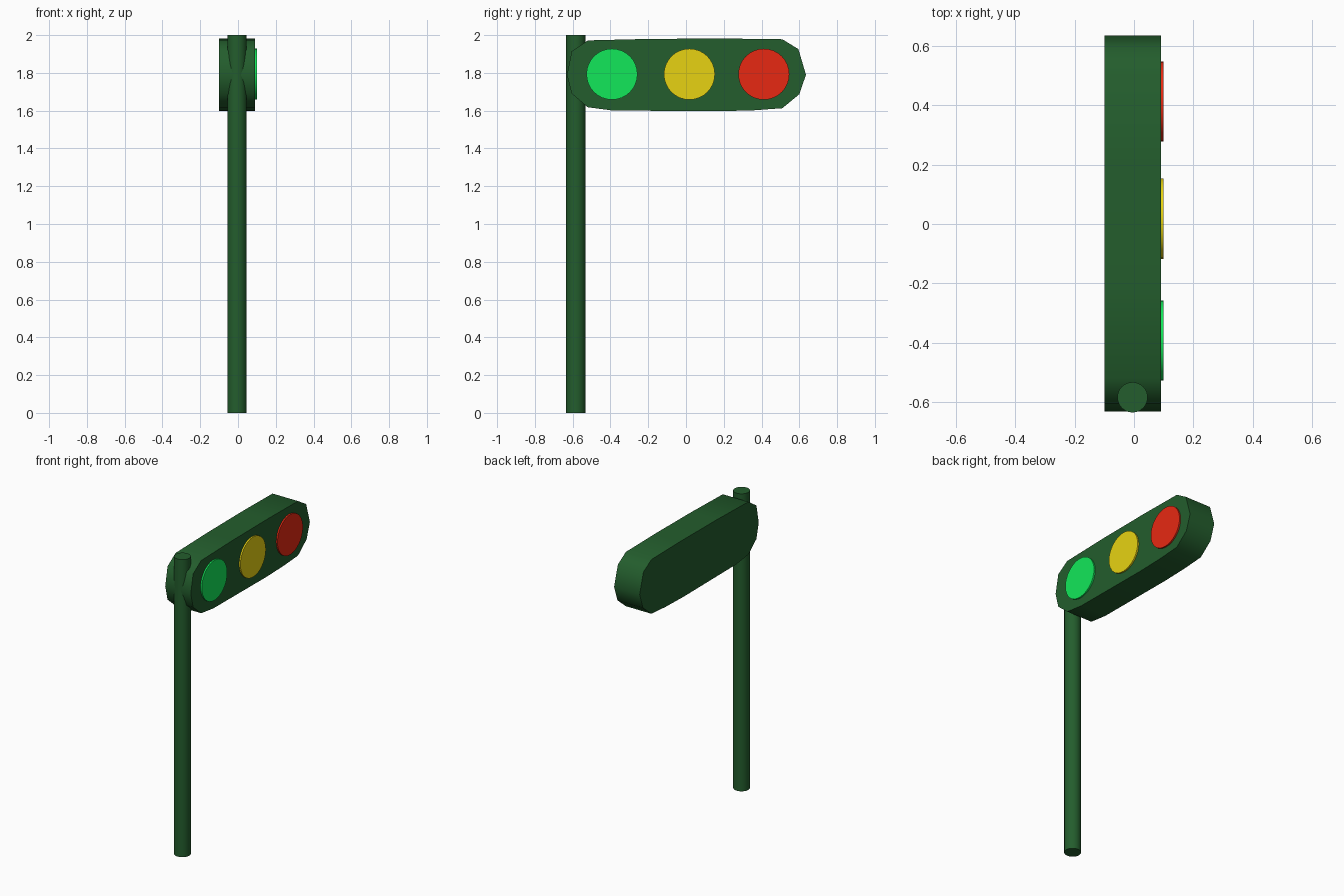
import bpy, bmesh
from math import radians, pi

if "Cube" in bpy.data.objects:
    bpy.data.objects.remove(bpy.data.objects["Cube"])


def material(name, rgb):
    m = bpy.data.materials.new(name)
    m.diffuse_color = (*rgb, 1)
    m.use_nodes = True
    m.node_tree.nodes["Principled BSDF"].inputs["Base Color"].default_value = m.diffuse_color
    return m


def finish(obj, mat):
    obj.data.materials.append(mat)
    bpy.ops.object.select_all(action='DESELECT')
    obj.select_set(True)
    bpy.context.view_layer.objects.active = obj
    bpy.ops.object.shade_smooth_by_angle(angle=radians(45))


def cylinder(name, loc, radius, depth, mat, rot=(0, 0, 0)):
    bpy.ops.mesh.primitive_cylinder_add(vertices=32, radius=radius, depth=depth,
                                        location=loc, rotation=rot)
    obj = bpy.context.object
    obj.name = name
    finish(obj, mat)


dark_green = material("dark_green", (0.017, 0.11, 0.026))

# Upright pole
cylinder("pole", (-0.005, -0.583, 1.0), 0.051, 2.0, dark_green)

# Signal housing: side outline (y, z) extruded along x
outline = [(-0.63, 1.79), (-0.605, 1.915), (-0.52, 1.972), (-0.19, 1.98),
           (0.20, 1.982), (0.51, 1.978), (0.595, 1.926), (0.635, 1.79),
           (0.60, 1.687), (0.51, 1.613), (0.36, 1.602), (0.17, 1.597),
           (-0.39, 1.601), (-0.52, 1.618), (-0.605, 1.69)]
bm = bmesh.new()
face = bm.faces.new([bm.verts.new((-0.10, y, z)) for y, z in outline])
ext = bmesh.ops.extrude_face_region(bm, geom=[face], use_keep_orig=True)
moved = [v for v in ext["geom"] if isinstance(v, bmesh.types.BMVert)]
bmesh.ops.translate(bm, verts=moved, vec=(0.19, 0, 0))
bmesh.ops.recalc_face_normals(bm, faces=bm.faces)
mesh = bpy.data.meshes.new("housing")
bm.to_mesh(mesh)
bm.free()
housing = bpy.data.objects.new("housing", mesh)
bpy.context.collection.objects.link(housing)
finish(housing, dark_green)

# Three lamp discs
lamps = [("green_lamp", -0.392, (0.006, 0.8, 0.1)),
         ("yellow_lamp", 0.018, (0.8, 0.65, 0.006)),
         ("red_lamp", 0.412, (0.8, 0.022, 0.006))]
for name, y, rgb in lamps:
    cylinder(name, (0.08, y, 1.793), 0.135, 0.04, material(name, rgb), (0, pi / 2, 0))
